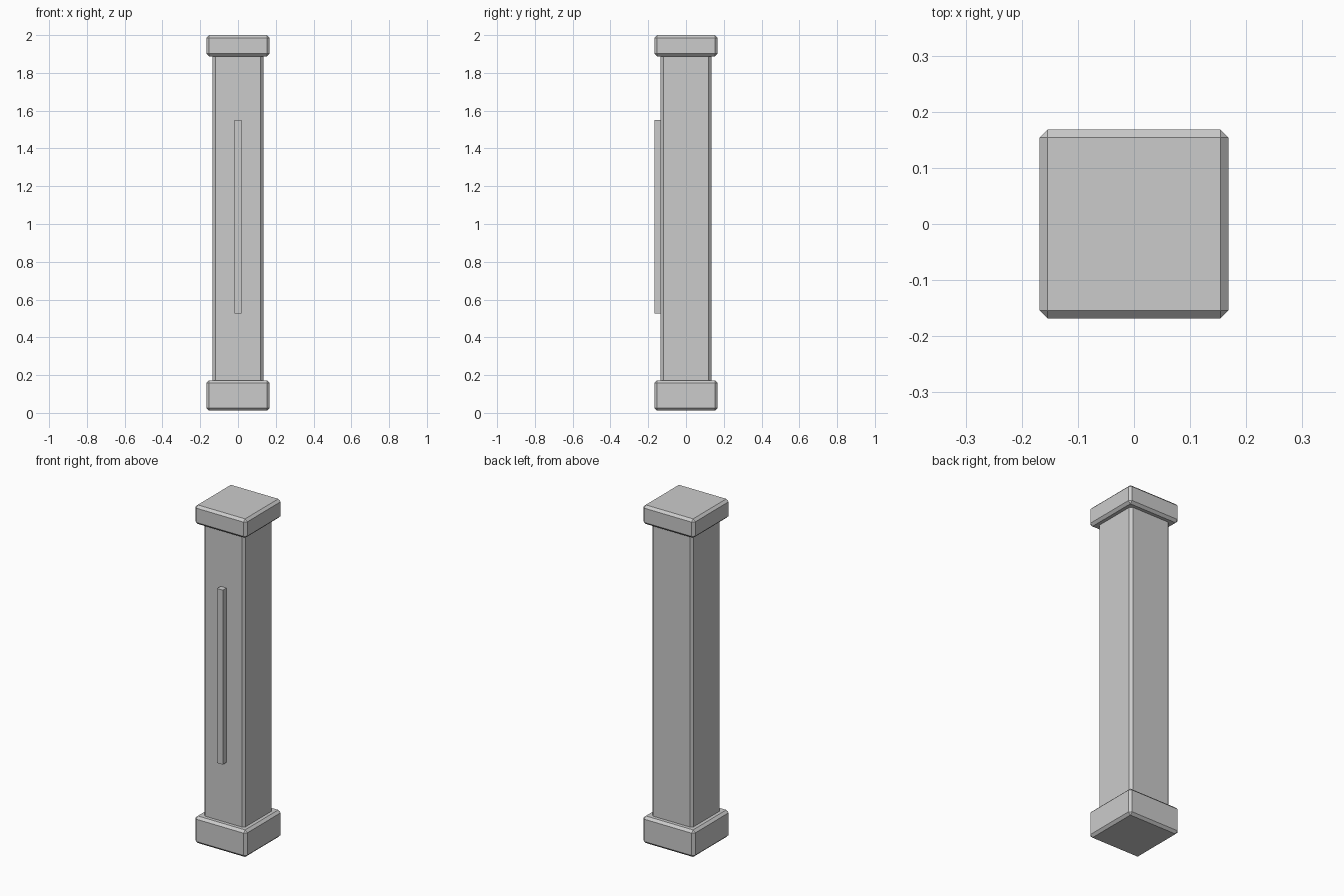
import bpy, bmesh

if "Cube" in bpy.data.objects:
    bpy.data.objects.remove(bpy.data.objects["Cube"])


def box(name, lo, hi, bevel=0.0, vertical_only=False):
    """Axis-aligned box between two corners, with optional flat chamfers."""
    bm = bmesh.new()
    bmesh.ops.create_cube(bm, size=1)
    for v in bm.verts:
        for i in range(3):
            v.co[i] = hi[i] if v.co[i] > 0 else lo[i]
    if bevel:
        edges = [e for e in bm.edges if not vertical_only
                 or abs(e.verts[0].co.z - e.verts[1].co.z) > 1e-4]
        bmesh.ops.bevel(bm, geom=edges, offset=bevel, segments=1,
                        profile=0.5, affect='EDGES')
    mesh = bpy.data.meshes.new(name)
    bm.to_mesh(mesh)
    bm.free()
    obj = bpy.data.objects.new(name, mesh)
    bpy.context.collection.objects.link(obj)
    return obj


# Chamfered base block and cap
W = 0.168
box("base", (-W, -W, 0.013), (W, W, 0.172), 0.014)
box("cap", (-W, -W, 1.888), (W, W, 2.0), 0.014)

# Shaft with chamfered vertical corners
S = 0.134
box("shaft", (-S, -S, 0.16), (S, S, 1.9), 0.014, vertical_only=True)

# Raised strip on the front face
box("front_strip", (-0.019, -0.168, 0.525), (0.019, -0.125, 1.55))
